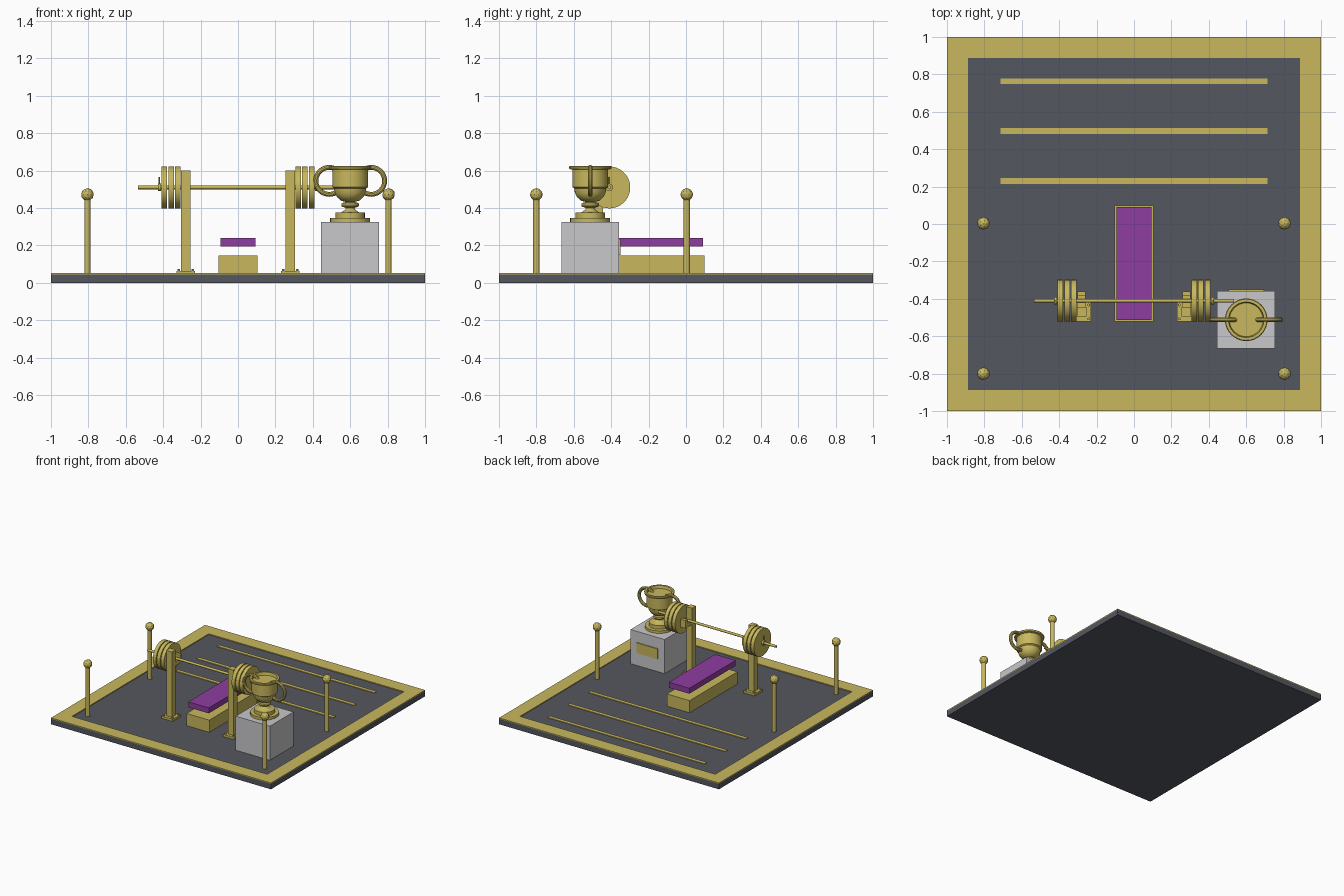
import bpy, math
from mathutils import Vector

cube = bpy.data.objects.get("Cube")
if cube:
    bpy.data.objects.remove(cube, do_unlink=True)


def material(name, rgb):
    m = bpy.data.materials.new(name)
    m.use_nodes = True
    m.diffuse_color = (*rgb, 1)
    m.node_tree.nodes["Principled BSDF"].inputs["Base Color"].default_value = (*rgb, 1)
    return m


gold = material("gold", (0.58, 0.48, 0.11))
dark = material("dark_grey", (0.09, 0.095, 0.115))
purple = material("purple", (0.27, 0.048, 0.35))
stone = material("light_grey", (0.58, 0.57, 0.59))


def finish(name, mat, smooth=False):
    ob = bpy.context.object
    ob.name = name
    ob.data.materials.append(mat)
    if smooth:
        bpy.ops.object.shade_smooth_by_angle(angle=math.radians(35))
    return ob


def box(name, mat, x, y, z):
    """Box from (low, high) pairs along each axis."""
    lo, hi = Vector((x[0], y[0], z[0])), Vector((x[1], y[1], z[1]))
    bpy.ops.mesh.primitive_cube_add(size=1, location=(lo + hi) / 2)
    bpy.context.object.scale = hi - lo
    bpy.ops.object.transform_apply(location=False, rotation=False)
    return finish(name, mat)


def rod(name, mat, centre, radius, length, axis="Z", sides=32, smooth=True):
    rot = {"X": (0, math.pi / 2, 0), "Y": (math.pi / 2, 0, 0), "Z": (0, 0, 0)}[axis]
    bpy.ops.mesh.primitive_cylinder_add(vertices=sides, radius=radius, depth=length,
                                        location=centre, rotation=rot)
    return finish(name, mat, smooth)


def lathe(name, mat, profile, centre, sides=32):
    verts, faces = [], []
    for r, z in profile:
        for i in range(sides):
            a = 2 * math.pi * i / sides
            verts.append((r * math.cos(a), r * math.sin(a), z))
    for j in range(len(profile) - 1):
        for i in range(sides):
            k = (i + 1) % sides
            faces.append((j * sides + i, j * sides + k, (j + 1) * sides + k, (j + 1) * sides + i))
    faces.append(tuple(reversed(range(sides))))
    faces.append(tuple(range(len(verts) - sides, len(verts))))
    me = bpy.data.meshes.new(name)
    me.from_pydata(verts, [], faces)
    ob = bpy.data.objects.new(name, me)
    bpy.context.collection.objects.link(ob)
    bpy.ops.object.select_all(action="DESELECT")
    ob.select_set(True)
    bpy.context.view_layer.objects.active = ob
    ob.location = centre
    return finish(name, mat, True)


# Floor with border and painted lines
FLOOR = 0.045
box("floor_slab", dark, (-1, 1), (-1, 1), (0, FLOOR))
INNER = 0.888
for s, side in ((-1, "right"), (1, "left")):
    box(f"border_{side}", gold, sorted((s * INNER, s)), (-1, 1), (FLOOR, 0.052))
for s, side in ((-1, "front"), (1, "back")):
    box(f"border_{side}", gold, (-INNER, INNER), sorted((s * INNER, s)), (FLOOR, 0.052))
for i in range(3):
    y = 0.23 + 0.267 * i
    box(f"floor_line_{i + 1}", gold, (-0.715, 0.715), (y - 0.015, y + 0.015), (FLOOR, 0.05))

# Corner posts with ball tops
for x in (-0.805, 0.805):
    for y in (-0.8, 0.004):
        rod("post", gold, (x, y, 0.25), 0.017, 0.41, sides=12, smooth=False)
        bpy.ops.mesh.primitive_ico_sphere_add(subdivisions=2, radius=0.034, location=(x, y, 0.472))
        finish("post_ball", gold)

# Bench
box("bench_base", gold, (-0.103, 0.103), (-0.52, 0.1), (FLOOR, 0.145))
box("bench_pad", purple, (-0.093, 0.093), (-0.512, 0.09), (0.195, 0.24))

# Rack and barbell
BAR_Y, BAR_Z = -0.41, 0.51
rod("bar", gold, (0, BAR_Y, BAR_Z), 0.01, 1.07, "X", 16)
for s, side in ((-1, "right"), (1, "left")):
    x = s * 0.28
    box(f"{side}_rack_foot", gold, (x - 0.05, x + 0.05), (-0.52, -0.42), (FLOOR, 0.063))
    for dx in (-0.037, 0.037):
        for dy in (-0.037, 0.037):
            rod("foot_bolt", gold, (x + dx, -0.47 + dy, 0.067), 0.008, 0.014, sides=6, smooth=False)
    box(f"{side}_upright", gold, (x - 0.025, x + 0.025), (-0.495, -0.445), (0.06, 0.6))
    box(f"{side}_hook_shelf", gold, (x - 0.022, x + 0.022), (-0.45, -0.36), (0.465, 0.5))
    box(f"{side}_hook_lip", gold, (x - 0.022, x + 0.022), (-0.385, -0.36), (0.5, 0.53))
    for i in range(3):
        rod(f"{side}_weight_plate_{i + 1}", gold, (s * (0.322 + 0.036 * i), BAR_Y, BAR_Z),
            0.112, 0.029, "X", 36)
    rod(f"{side}_collar", gold, (s * 0.42, BAR_Y, BAR_Z), 0.02, 0.015, "X", 16)
    rod(f"{side}_collar_pin", gold, (s * 0.422, BAR_Y, BAR_Z + 0.02), 0.004, 0.07, "Z", 8)

# Trophy pedestal with plaque on the back
box("pedestal", stone, (0.445, 0.755), (-0.665, -0.358), (FLOOR, 0.325))
box("plaque", gold, (0.505, 0.695), (-0.358, -0.35), (0.15, 0.235))

# Trophy: stepped base, knobbed stem, bowl and straight cup
CUP = Vector((0.6, -0.512, 0))
lathe("trophy_cup", gold, [
    (0.107, 0.325), (0.107, 0.346), (0.078, 0.346), (0.078, 0.375), (0.05, 0.375),
    (0.028, 0.39), (0.022, 0.4), (0.045, 0.408), (0.048, 0.417), (0.045, 0.426),
    (0.024, 0.432), (0.05, 0.44), (0.07, 0.458), (0.082, 0.48), (0.085, 0.505),
    (0.096, 0.512), (0.096, 0.605), (0.112, 0.609), (0.114, 0.62), (0.11, 0.625),
    (0.095, 0.625), (0.09, 0.602)], CUP)
for s, side in ((-1, "right"), (1, "left")):
    bpy.ops.mesh.primitive_torus_add(location=CUP + Vector((s * 0.112, 0, 0.545)),
                                     rotation=(math.pi / 2, 0, 0), major_segments=32,
                                     minor_segments=10, major_radius=0.072, minor_radius=0.013)
    finish(f"trophy_{side}_handle", gold, True)
